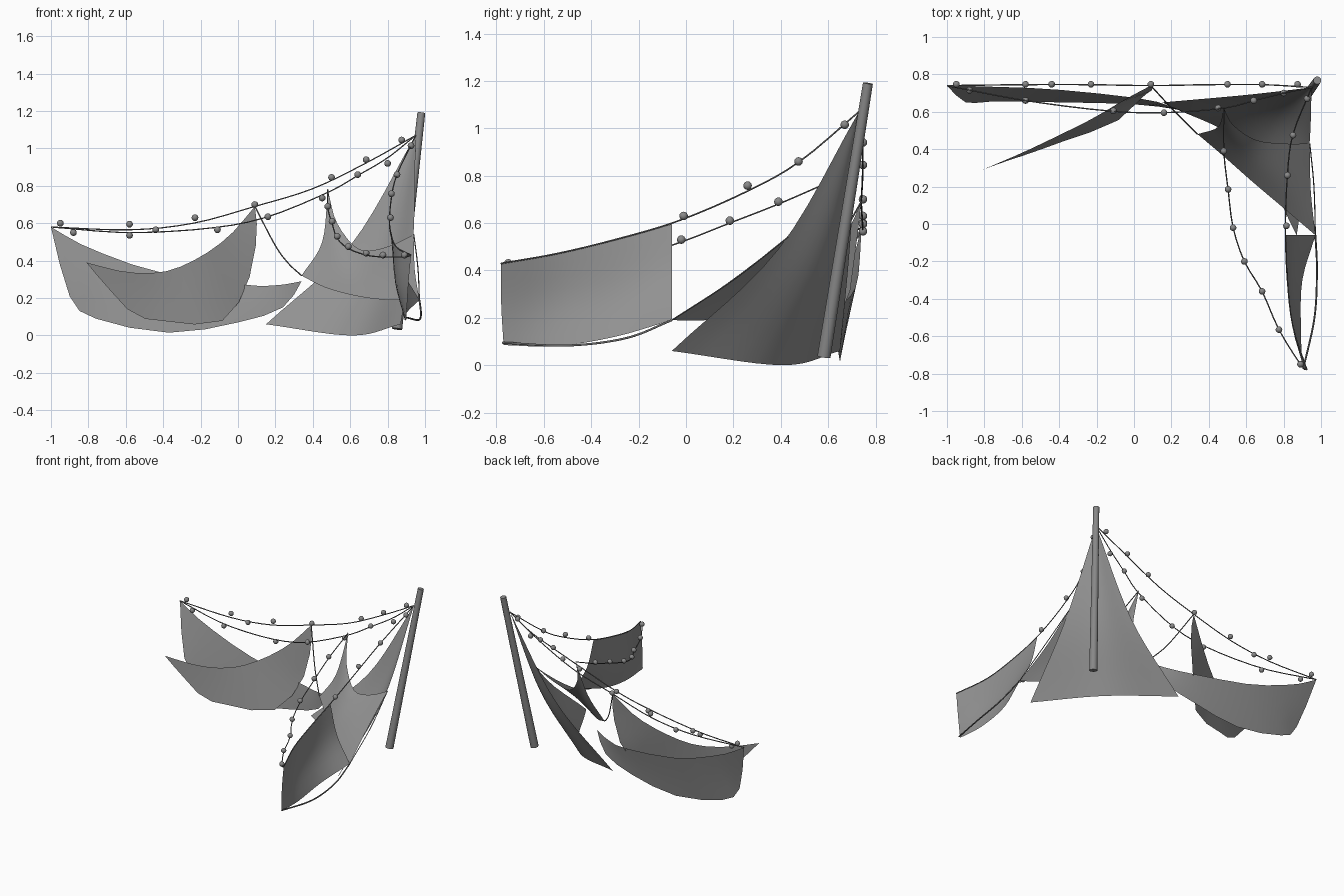
import bpy, bmesh
from mathutils import Vector


def grey(name, value):
    m = bpy.data.materials.new(name)
    m.diffuse_color = (value, value, value, 1)
    return m


fabric, cord = grey("fabric_grey", 0.29), grey("cord_grey", 0.14)
wood, glass = grey("pole_grey", 0.25), grey("bulb_grey", 0.25)


def spline(pts, n):
    """Sample n + 1 points on a Catmull-Rom curve through pts."""
    p = [Vector(q) for q in pts]
    p = [2 * p[0] - p[1]] + p + [2 * p[-1] - p[-2]]
    out = []
    for k in range(n + 1):
        s = k / n * (len(p) - 3)
        i = min(int(s), len(p) - 4)
        t = s - i
        a, b, c, d = p[i:i + 4]
        out.append(0.5 * (2 * b + (c - a) * t + (2 * a - 5 * b + 4 * c - d) * t * t
                          + (3 * b - a - 3 * c + d) * t ** 3))
    return out


def cloth(name, rows, n=10, m=8):
    """Sheet of fabric lofted through a few guide curves."""
    guides = [spline(r, n) for r in rows]
    cols = [spline([g[i] for g in guides], m) for i in range(n + 1)]
    bm = bmesh.new()
    v = [[bm.verts.new(q) for q in c] for c in cols]
    for i in range(n):
        for j in range(m):
            bm.faces.new((v[i][j], v[i + 1][j], v[i + 1][j + 1], v[i][j + 1]))
    bmesh.ops.remove_doubles(bm, verts=bm.verts, dist=0.0005)
    bmesh.ops.recalc_face_normals(bm, faces=bm.faces)
    for f in bm.faces:
        f.smooth = True
    me = bpy.data.meshes.new(name)
    bm.to_mesh(me)
    bm.free()
    me.materials.append(fabric)
    bpy.context.collection.objects.link(bpy.data.objects.new(name, me))


def rope(name, pts, r=0.0035, n=24):
    cu = bpy.data.curves.new(name, 'CURVE')
    cu.dimensions = '3D'
    cu.bevel_depth = r
    cu.bevel_resolution = 1
    sp = cu.splines.new('POLY')
    q = spline(pts, n)
    sp.points.add(len(q) - 1)
    for a, b in zip(sp.points, q):
        a.co = (*b, 1)
    cu.materials.append(cord)
    bpy.context.collection.objects.link(bpy.data.objects.new(name, cu))


def bulbs(name, pts, r=0.018):
    for i, p in enumerate(pts):
        bpy.ops.mesh.primitive_uv_sphere_add(segments=12, ring_count=8, radius=r, location=p)
        bpy.context.object.name = f"{name}_{i + 1}"
        bpy.context.object.data.materials.append(glass)
        bpy.ops.object.shade_smooth()


# Leaning pole
foot, tip = Vector((0.85, 0.582, 0.035)), Vector((0.98, 0.768, 1.19))
axis = tip - foot
bpy.ops.mesh.primitive_cone_add(vertices=20, radius1=0.028, radius2=0.021, depth=axis.length,
                                location=(foot + tip) / 2,
                                rotation=axis.to_track_quat('Z', 'Y').to_euler())
bpy.context.object.name = "pole"
bpy.context.object.data.materials.append(wood)
bpy.ops.object.shade_smooth_by_angle()

# Shared tie points
apex = (0.95, 0.73, 1.07)
left_end = (-1, 0.74, 0.58)
peak = (0.48, 0.62, 0.78)
sail_tie = (0.09, 0.74, 0.69)
low_tie = (0.34, 0.48, 0.32)
corner = (0.97, -0.06, 0.19)
far_top = (0.925, -0.78, 0.43)
far_low = (0.905, -0.775, 0.095)

# Tent sheet hanging inside the pole
cloth("tent_sheet", [
    [apex, apex, apex],
    [(0.60, 0.69, 0.48), (0.80, 0.585, 0.46), (0.935, 0.39, 0.49)],
    [(0.15, 0.65, 0.06), (0.61, 0.41, 0.0), (0.87, -0.06, 0.06)]], 14, 12)

# Inner hammock sheet
cloth("hammock_sheet", [
    [peak, (0.53, 0.53, 0.60), (0.65, 0.45, 0.46), (0.80, 0.43, 0.475), (0.94, 0.43, 0.54)],
    [(0.45, 0.52, 0.50), (0.52, 0.44, 0.42), (0.64, 0.34, 0.34), (0.79, 0.25, 0.33), (0.945, 0.18, 0.35)],
    [low_tie, (0.47, 0.37, 0.255), (0.64, 0.22, 0.21), (0.80, 0.085, 0.19), corner]], 16, 10)

# Long crescent sail on the left
cloth("back_sail", [
    [left_end, (-0.8, 0.735, 0.47), (-0.43, 0.72, 0.34), (0.04, 0.67, 0.27), (0.22, 0.62, 0.27), (0.34, 0.57, 0.29)],
    [left_end, (-0.9, 0.65, 0.21), (-0.76, 0.655, 0.09), (-0.37, 0.65, 0.015), (0, 0.64, 0.07),
     (0.24, 0.61, 0.15), (0.34, 0.57, 0.29)]], 12, 4)

# Smaller crescent sail in front of it: straight top line, lower edge bowed forward
cloth("front_sail", [
    [(-0.81, 0.29, 0.39), (-0.6, 0.38, 0.34), (-0.4, 0.475, 0.34), (-0.22, 0.565, 0.41),
     (-0.05, 0.665, 0.53), sail_tie],
    [(-0.81, 0.29, 0.39), (-0.7, 0.33, 0.26), (-0.55, 0.38, 0.11), (-0.37, 0.445, 0.075), (-0.1, 0.545, 0.07),
     (0.04, 0.675, 0.25), (0.1, 0.72, 0.52), sail_tie]], 12, 4)

# Side wall panel
cloth("side_panel", [
    [(0.81, -0.06, 0.595), (0.82, -0.3, 0.53), (0.85, -0.55, 0.47), far_top],
    [(0.865, -0.06, 0.375), (0.84, -0.3, 0.31), (0.85, -0.55, 0.27), (0.91, -0.78, 0.26)],
    [corner, (0.9, -0.3, 0.12), (0.892, -0.55, 0.08), (0.9, -0.77, 0.085)]], 12, 8)

# Strings
rope("upper_string", [apex, (0.69, 0.745, 0.925), (0.4, 0.745, 0.785), sail_tie, (-0.24, 0.745, 0.6),
                      (-0.58, 0.745, 0.565), left_end])
rope("lower_string", [apex, (0.8, 0.70, 0.95), (0.64, 0.66, 0.855), (0.48, 0.62, 0.765), (0.16, 0.595, 0.635),
                      (-0.14, 0.605, 0.575), (-0.58, 0.66, 0.55), left_end])
rope("side_string", [apex, (0.85, 0.48, 0.86), (0.82, 0.26, 0.735), (0.81, -0.03, 0.61), (0.82, -0.3, 0.53),
                     (0.85, -0.55, 0.47), far_top])
side_beads = [(0.48, 0.39, 0.69), (0.503, 0.185, 0.61), (0.53, -0.02, 0.53), (0.59, -0.2, 0.475),
              (0.685, -0.36, 0.44), (0.775, -0.565, 0.43), (0.89, -0.75, 0.43)]
rope("front_string", [peak] + [(x, y, z - 0.01) for x, y, z in side_beads] + [far_top])
rope("tie_string", [sail_tie, (0.2, 0.62, 0.48), (0.27, 0.55, 0.385), low_tie])
rope("bottom_string", [corner, (0.978, -0.25, 0.115), (0.965, -0.5, 0.083), far_low], 0.005)
# Slack cord from the hammock corner down to the panel corner
rope("slack_string", [(0.94, 0.43, 0.54), (0.962, 0.2, 0.36), corner], 0.003)

# Bulbs on the strings
bulbs("upper_bulb", [(x, 0.747, z) for x, z in (
    (0.875, 1.045), (0.685, 0.94), (0.5, 0.845), (0.09, 0.7), (-0.23, 0.63),
    (-0.44, 0.565), (-0.58, 0.595), (-0.95, 0.6))])
bulbs("lower_bulb", [(0.8, 0.7, 0.92), (0.64, 0.66, 0.86), (0.45, 0.62, 0.735), (0.16, 0.595, 0.635),
                     (-0.11, 0.605, 0.565), (-0.58, 0.66, 0.535), (-0.88, 0.715, 0.55)])
bulbs("side_bulb", [(0.925, 0.67, 1.015), (0.85, 0.475, 0.86), (0.82, 0.26, 0.758), (0.815, -0.01, 0.63)])
bulbs("front_bulb", side_beads)
